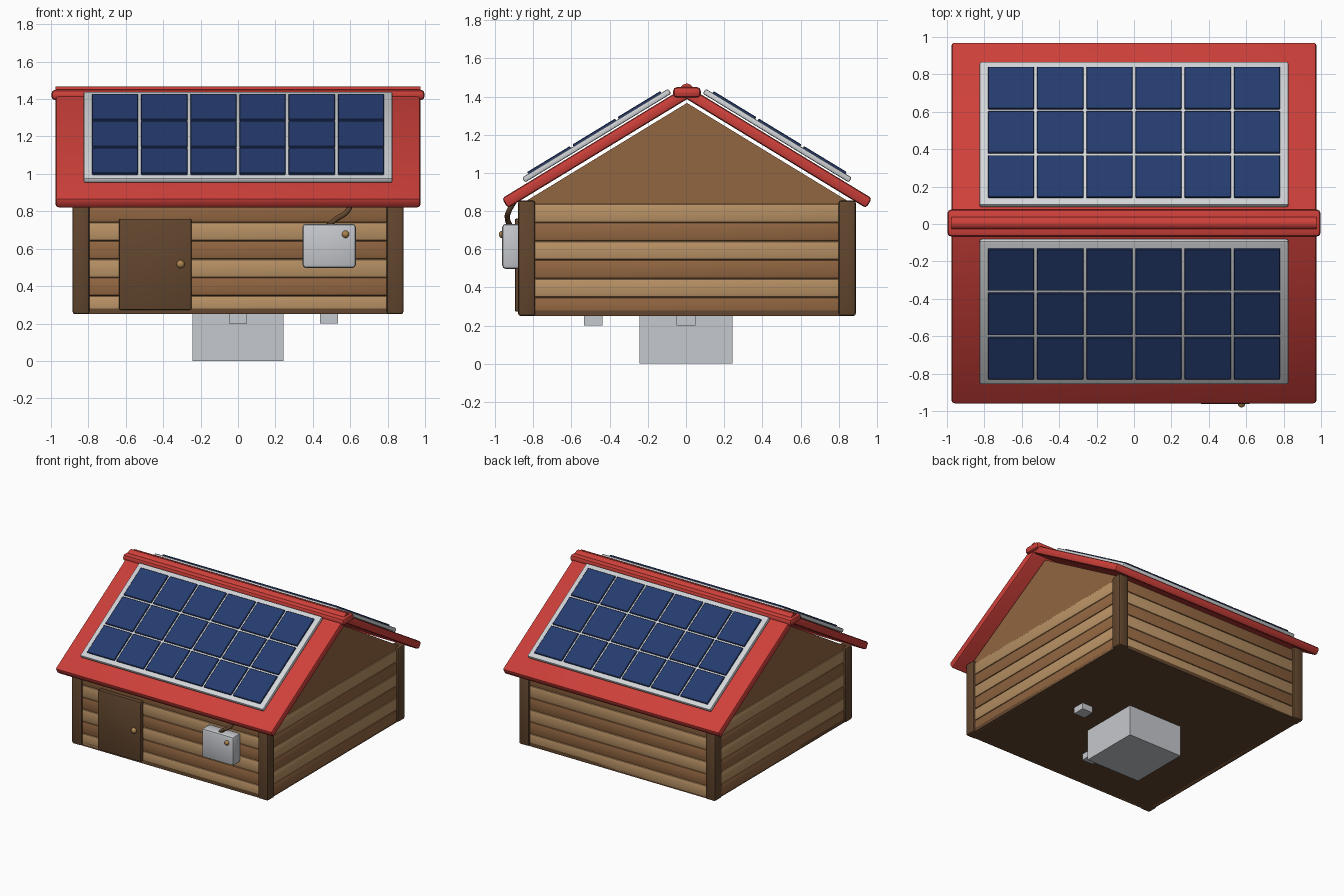
import bpy, bmesh, math
from mathutils import Matrix, Vector

if "Cube" in bpy.data.objects:
    bpy.data.objects.remove(bpy.data.objects["Cube"], do_unlink=True)

CY = 0.005                      # small offset that keeps the whole model centred
BASE, PLANK_H, POST = 0.25, 0.098, 0.84
PITCH = math.radians(31.3)
RIDGE_Z = 1.456


def material(name, hex_code):
    srgb = [int(hex_code[i:i + 2], 16) / 255 for i in (0, 2, 4)]
    rgba = [c / 12.92 if c < 0.04045 else ((c + 0.055) / 1.055) ** 2.4 for c in srgb] + [1]
    m = bpy.data.materials.new(name)
    m.use_nodes = True
    m.diffuse_color = rgba
    m.node_tree.nodes["Principled BSDF"].inputs["Base Color"].default_value = rgba
    return m


RED = material("roof red", "CE403A")
LIGHT = material("light wood", "B99265")
MID = material("mid wood", "926641")
DARK = material("dark wood", "62462E")
GREY = material("light grey", "C5C8CD")
FRAME = material("frame silver", "D2D5D8")
BLUE = material("cell blue", "253B6E")
BRASS = material("brass", "AC8450")


def finish(name, bm, mat, matrix=None):
    """Turn a bmesh into a smooth shaded object with sharp edges kept."""
    if matrix:
        bm.transform(matrix)
    bmesh.ops.recalc_face_normals(bm, faces=bm.faces)
    mesh = bpy.data.meshes.new(name)
    bm.to_mesh(mesh)
    bm.free()
    mesh.materials.append(mat)
    ob = bpy.data.objects.new(name, mesh)
    bpy.context.collection.objects.link(ob)
    bpy.ops.object.select_all(action='DESELECT')
    ob.select_set(True)
    bpy.context.view_layer.objects.active = ob
    bpy.ops.object.shade_smooth_by_angle(angle=math.radians(35))
    return ob


def boxes(name, centres, size, mat, bevel=0.0, matrix=None, segments=2):
    """One object made of equal, optionally rounded boxes."""
    bm = bmesh.new()
    for c in centres:
        bmesh.ops.create_cube(bm, size=1, matrix=Matrix.Translation(c) @ Matrix.Diagonal((*size, 1)))
    if bevel:
        bmesh.ops.bevel(bm, geom=bm.edges[:], offset=bevel, segments=segments,
                        profile=0.5, affect='EDGES')
    return finish(name, bm, mat, matrix)


def box(name, x, y, z, mat, bevel=0.0, matrix=None):
    """Box given by its (low, high) range on each axis."""
    centre = [sum(r) / 2 for r in (x, y, z)]
    return boxes(name, [centre], [r[1] - r[0] for r in (x, y, z)], mat, bevel, matrix)


def knob(name, at, radius):
    bm = bmesh.new()
    bmesh.ops.create_uvsphere(bm, u_segments=16, v_segments=10, radius=radius)
    finish(name, bm, BRASS, Matrix.Translation(at))


SHIFT = Matrix.Translation((0, CY, 0))

# Floor and corner posts
box("floor", (-0.87, 0.87), (-0.87, 0.87), (BASE, BASE + 0.03), DARK, 0, SHIFT)
boxes("corner_posts", [(sx * POST, sy * POST, 0.5525) for sx in (-1, 1) for sy in (-1, 1)],
      (0.09, 0.09, 0.605), DARK, 0.014, SHIFT)

# Plank walls: colours alternate, and neighbouring walls start with the other colour
for k, wall in enumerate(("front", "left", "back", "right")):
    turn = SHIFT @ Matrix.Rotation(k * math.pi / 2, 4, 'Z')
    for shade, mat in (("light", LIGHT), ("mid", MID)):
        first = int((shade == "mid") != (k % 2 == 1))
        rows = [(0, -0.845, BASE + PLANK_H * (i + 0.5)) for i in range(first, 6, 2)]
        boxes(f"{wall}_{shade}_planks", rows, (1.62, 0.05, PLANK_H), mat, 0.012, turn)

# Gable triangles
for side, sx in (("left", 1), ("right", -1)):
    bm = bmesh.new()
    tri = [bm.verts.new((sx * 0.82, y, z)) for y, z in ((-0.87, 0.836), (0.87, 0.836), (0, 1.366))]
    face = bm.faces.new(tri)
    new = bmesh.ops.extrude_face_region(bm, geom=[face])["geom"]
    bmesh.ops.translate(bm, vec=(sx * 0.04, 0, 0),
                        verts=[v for v in new if isinstance(v, bmesh.types.BMVert)])
    finish(f"{side}_gable", bm, MID, SHIFT)

# Roof slopes with solar panels, built flat and tilted into place
for side, turn in (("back", 0), ("front", math.pi)):
    tilt = (Matrix.Translation((0, CY, RIDGE_Z)) @ Matrix.Rotation(turn, 4, 'Z')
            @ Matrix.Rotation(-PITCH, 4, 'X'))
    box(f"{side}_roof", (-0.976, 0.976), (0, 1.135), (-0.06, 0), RED, 0.016, tilt)
    box(f"{side}_panel_frame", (-0.825, 0.825), (0.092, 0.988), (0.008, 0.038), FRAME, 0.009, tilt)
    cells = [((c - 2.5) * 0.263, 0.542 + (r - 1) * 0.277, 0.04) for c in range(6) for r in range(3)]
    boxes(f"{side}_solar_cells", cells, (0.247, 0.261, 0.018), BLUE, 0.003, tilt, 1)

# Ridge cap and the roll on top of it
box("ridge_cap", (-0.998, 0.998), (-0.073, 0.073), (1.394, 1.45), RED, 0.022, SHIFT)
bm = bmesh.new()
bmesh.ops.create_cone(bm, cap_ends=True, segments=12, radius1=0.036, radius2=0.036, depth=1.95)
finish("ridge_roll", bm, RED, Matrix.Translation((0, CY, 1.432)) @ Matrix.Rotation(math.pi / 2, 4, 'Y'))

# Door
box("door", (-0.636, -0.249), (-0.897, -0.85), (0.273, 0.76), DARK, 0.008)
knob("door_knob", (-0.307, -0.9, 0.517), 0.022)

# Electric box with its cable running up under the eave
box("electric_box", (0.345, 0.63), (-0.963, -0.86), (0.497, 0.733), GREY, 0.018)
knob("electric_box_knob", (0.575, -0.961, 0.677), 0.02)
curve = bpy.data.curves.new("cable", 'CURVE')
curve.dimensions = '3D'
curve.bevel_depth = 0.014
curve.bevel_resolution = 3
path = [(0.48, -0.92, 0.72), (0.52, -0.935, 0.755), (0.58, -0.93, 0.795), (0.61, -0.9, 0.85)]
spline = curve.splines.new('BEZIER')
spline.bezier_points.add(len(path) - 1)
for point, co in zip(spline.bezier_points, path):
    point.co = Vector(co)
    point.handle_left_type = point.handle_right_type = 'AUTO'
curve.materials.append(DARK)
bpy.context.collection.objects.link(bpy.data.objects.new("cable", curve))

# Blocks under the floor
box("base_block", (-0.243, 0.243), (-0.243, 0.243), (0, BASE + 0.01), GREY)
boxes("small_blocks", [(0.487, 0, 0.23), (0, -0.487, 0.23)], (0.097, 0.097, 0.06), GREY)
